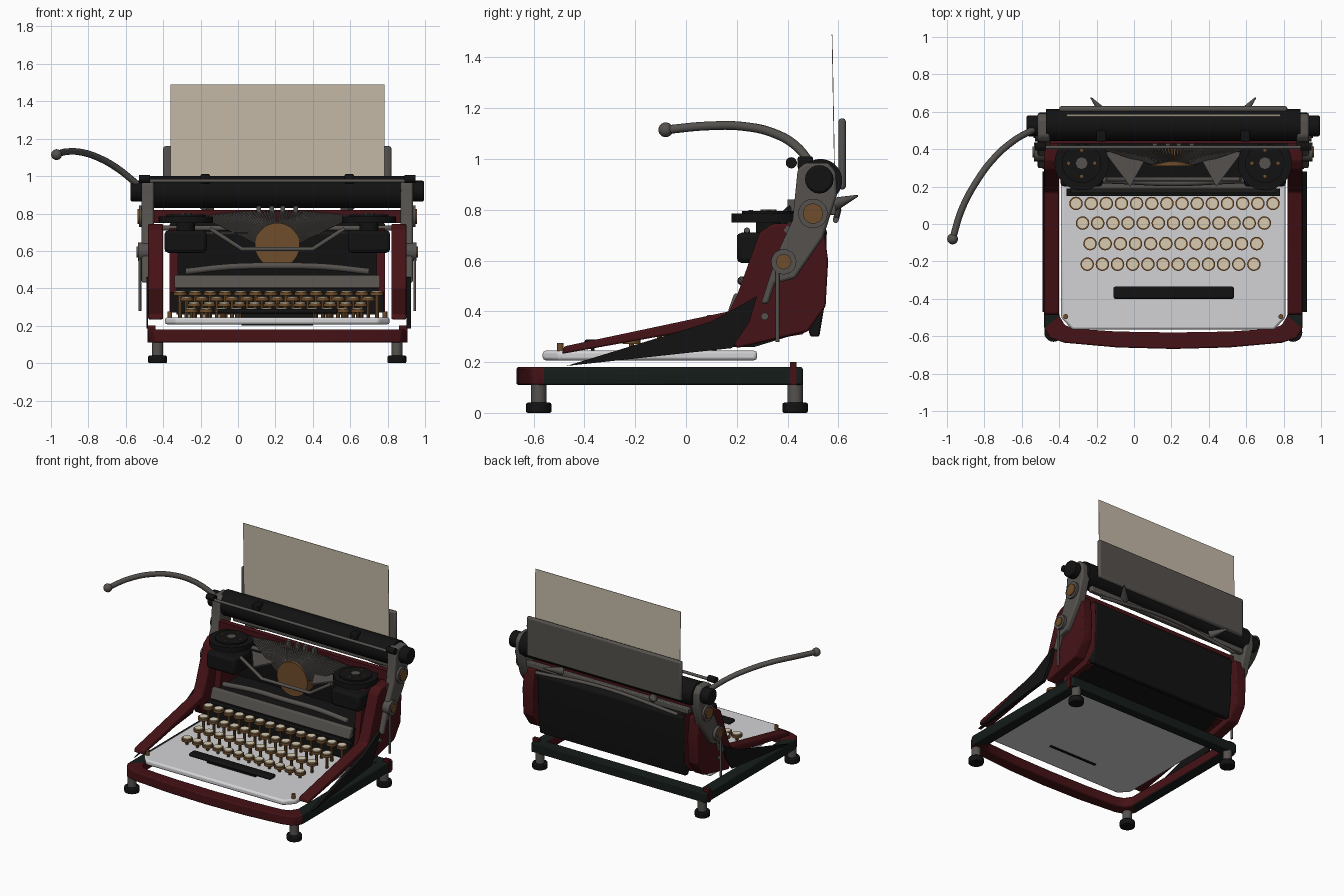
import bpy, bmesh, math
from mathutils import Vector

if "Cube" in bpy.data.objects:
    bpy.data.objects.remove(bpy.data.objects["Cube"], do_unlink=True)

CX = .21          # centre line of the machine body
SIDES = (("left", 1), ("right", -1))


def material(name, r, g, b):
    mat = bpy.data.materials.new(name)
    mat.use_nodes = True
    mat.diffuse_color = (r, g, b, 1)
    shader = mat.node_tree.nodes["Principled BSDF"]
    shader.inputs["Base Color"].default_value = (r, g, b, 1)
    shader.inputs["Roughness"].default_value = .6
    return mat


red = material("dark red enamel", .06, .006, .008)
black = material("black enamel", .006, .006, .006)
green = material("green black enamel", .007, .012, .01)
grey = material("warm grey metal", .09, .083, .075)
brown = material("aged brass", .16, .075, .025)
cream = material("key cream", .68, .6, .45)
paper_tone = material("paper", .56, .49, .39)
white = material("white plate", .65, .65, .67)


def finish(bm, name, mat, bevel=0, smooth=True):
    bmesh.ops.recalc_face_normals(bm, faces=bm.faces)
    mesh = bpy.data.meshes.new(name)
    bm.to_mesh(mesh)
    bm.free()
    mesh.materials.append(mat)
    obj = bpy.data.objects.new(name, mesh)
    bpy.context.collection.objects.link(obj)
    if bevel:
        mod = obj.modifiers.new("Bevel", "BEVEL")
        mod.width, mod.segments = bevel, 2
    if smooth:
        bpy.ops.object.select_all(action="DESELECT")
        obj.select_set(True)
        bpy.context.view_layer.objects.active = obj
        bpy.ops.object.shade_smooth_by_angle(angle=math.radians(35))
    return obj


def box(name, mat, x, y, z, bevel=0):
    """Box from three (low, high) ranges."""
    bm = bmesh.new()
    bmesh.ops.create_cube(bm, size=1)
    for v in bm.verts:
        v.co = [lo + (hi - lo) * (c + .5) for c, (lo, hi) in zip(v.co, (x, y, z))]
    return finish(bm, name, mat, bevel)


def add_rod(bm, a, b, r, r2=None, sides=20):
    a, b = Vector(a), Vector(b)
    new = bmesh.ops.create_cone(bm, cap_ends=True, segments=sides, radius1=r,
                                radius2=r if r2 is None else r2, depth=(b - a).length)
    turn = Vector((0, 0, 1)).rotation_difference(b - a)
    for v in new["verts"]:
        v.co = turn @ v.co + (a + b) / 2


def rods(name, mat, items, sides=20, bevel=0):
    bm = bmesh.new()
    for item in items:
        add_rod(bm, *item, sides=sides)
    return finish(bm, name, mat, bevel)


def extrude(name, mat, outline, low, high, axis="x", bevel=0):
    """Solid from an outline: (y, z) points along x, or (x, y) points along z."""
    bm = bmesh.new()
    place = (lambda p: (low, *p)) if axis == "x" else (lambda p: (*p, low))
    face = bm.faces.new([bm.verts.new(place(p)) for p in outline])
    grown = bmesh.ops.extrude_face_region(bm, geom=[face])["geom"]
    d = high - low
    bmesh.ops.translate(bm, verts=[g for g in grown if isinstance(g, bmesh.types.BMVert)],
                        vec=(d, 0, 0) if axis == "x" else (0, 0, d))
    return finish(bm, name, mat, bevel)


def tube(name, mat, points, r, smooth_path=False):
    curve = bpy.data.curves.new(name, "CURVE")
    curve.dimensions, curve.bevel_depth, curve.use_fill_caps = "3D", r, True
    curve.bevel_resolution = 3
    spline = curve.splines.new("BEZIER" if smooth_path else "POLY")
    if smooth_path:
        spline.bezier_points.add(len(points) - 1)
        for bp, p in zip(spline.bezier_points, points):
            bp.co, bp.handle_left_type, bp.handle_right_type = p, "AUTO", "AUTO"
    else:
        spline.points.add(len(points) - 1)
        for sp, p in zip(spline.points, points):
            sp.co = (*p, 1)
    curve.materials.append(mat)
    obj = bpy.data.objects.new(name, curve)
    bpy.context.collection.objects.link(obj)


def across(half):
    return (CX - half, CX + half)


# Base ring: bowed red front, dark side and rear bars
half_outline = [(0, -.668), (.3, -.66), (.58, -.635), (.66, -.61), (.69, -.56), (.69, .46)]
half_inner = [(0, -.58), (.3, -.575), (.53, -.56), (.58, -.54), (.61, -.49), (.61, .39)]
bm = bmesh.new()
loops = []
for half in (half_outline, half_inner):
    pts = [(CX - x, y) for x, y in half[:0:-1]] + [(CX + x, y) for x, y in half]
    loops.append([[bm.verts.new((x, y, z)) for x, y in pts] for z in (.11, .18)])
(ol, oh), (il, ih) = loops
count = len(ol)
for i in range(count):
    j = (i + 1) % count
    for quad in ((ol, oh), (oh, ih), (ih, il), (il, ol)):
        bm.faces.new((quad[0][i], quad[0][j], quad[1][j], quad[1][i]))
ring = finish(bm, "base_frame", green, .008)
ring.data.materials.append(red)
for f in ring.data.polygons:
    inward = f.normal.x * (f.center.x - CX) < -.1
    f.material_index = int(f.center.y < -.5 or inward)

# Feet
for end, y in (("front", -.58), ("rear", .43)):
    for side, s in SIDES:
        x = CX + s * .64
        rods(f"{end}_{side}_foot", black, [((x, y, 0), (x, y, .04), .05)], bevel=.006)
        rods(f"{end}_{side}_foot_stem", grey, [((x, y, .04), (x, y, .13), .03)])

# Keyboard plate with clipped front corners
plate = [(-.6, .28), (-.6, -.5), (-.54, -.565), (.54, -.565), (.6, -.5), (.6, .28)]
extrude("keyboard_plate", white, [(CX + x, y) for x, y in plate], .207, .245, "z", .012)
rods("plate_screws", brown, [((CX + s * .575, -.495, .24), (CX + s * .575, -.495, .275), .013)
                             for s in (1, -1)])

# Space bar
box("space_bar", black, (-.11, .535), (-.4, -.335), (.265, .29), .01)
box("space_bar_stem", black, (.02, .4), (-.375, -.36), (.2, .27))

# Keys in four staggered rows
step = .081
for row, (count, first, y) in enumerate(((14, -.31, .11), (13, -.275, .005),
                                         (12, -.235, -.105), (12, -.25, -.215))):
    z = .38 - .03 * row
    spots = [(first + step * i, y) for i in range(count)]
    rods(f"key_rings_{row}", brown, [((x, y, z - .018), (x, y, z), .036) for x, y in spots])
    rods(f"key_tops_{row}", cream, [((x, y, z), (x, y, z + .006), .028) for x, y in spots])
    rods(f"key_stems_{row}", brown, [((x, y, .24), (x, y, z - .01), .01) for x, y in spots], 8)

# Side frames, sloping arms and carriage ends
frame = [(-.49, .232), (-.48, .262), (.17, .4), (.2, .46), (.29, .71), (.34, .745), (.54, .745),
         (.56, .6), (.55, .42), (.48, .32), (.2, .255), (.14, .345)]
upright = [(.22, .27), (.3, .71), (.54, .74), (.54, .4), (.46, .31)]
arm = [(-.47, .185), (.1, .36), (.28, .46), (.25, .36), (.18, .255)]
bracket = [(.44, .96), (.47, .985), (.56, .985), (.59, .95), (.595, .86), (.54, .69), (.43, .53),
           (.35, .51), (.325, .43), (.295, .43), (.36, .63), (.42, .76)]
for side, s in SIDES:
    def span(a, b):
        return sorted((CX + s * a, CX + s * b))

    def pin(y, z, a, b, r):
        return ((CX + s * a, y, z), (CX + s * b, y, z), r)
    extrude(f"{side}_side_frame", red, frame, *span(.61, .69), bevel=.008)
    extrude(f"{side}_inner_upright", red, upright, *span(.53, .575))
    extrude(f"{side}_black_arm", black, arm, *span(.692, .715 if s > 0 else .7))
    extrude(f"{side}_carriage_bracket", grey, bracket, *span(.66, .725), bevel=.01)
    rods(f"{side}_bosses", grey, [pin(.5, .785, .66, .74, .058), pin(.385, .595, .66, .745, .05),
                                  pin(.31, .38, .66, .7, .015)])
    rods(f"{side}_brass_caps", brown, [pin(.5, .785, .73, .748, .04),
                                       pin(.385, .595, .73, .752, .03)])
    rods(f"{side}_platen_knob", black, [pin(.525, .92, .72, .785, .056)], bevel=.01)
    rods(f"{side}_rail_knob", black, [pin(.415, .985, .68, .74, .022)])
    rods(f"{side}_hanging_rod", grey, [((CX + s * .735, .36, .28), (CX + s * .735, .36, .56), .008)])
    box(f"{side}_rear_post", red, span(.65, .695), (.41, .435), (.11, .2))
    # Ribbon spool with housing, hub and brass dots
    x, y = CX + s * .49, .325
    box(f"{side}_spool_housing", black, (x - .113, x + .113), (.2, .4), (.59, .71), .02)
    rods(f"{side}_spool", black, [((x, y, .75), (x, y, .785), .145), ((x, y, .7), (x, y, .76), .05),
                                  ((x, y, .78), (x, y, .795), .105)], 32)
    rods(f"{side}_spool_hub", grey, [((x, y, .79), (x, y, .802), .032)], 8)
    rods(f"{side}_spool_dots", brown, [((x + dx, y + dy, .79), (x + dx, y + dy, .8), .009)
                                       for dx, dy in ((.07, 0), (-.07, 0), (0, .07), (0, -.07))], 8)
    # Rear margin fin and platen clip
    rods(f"{side}_rear_fin", grey, [((CX + s * .36, .58, .82), (CX + s * .44, .675, .855), .028, .004)])
    box(f"{side}_platen_clip", black, span(.36, .41), (.44, .5), (.96, 1.01), .006)

# Rear shell and machine body
shell = [(.49, .3), (.525, .3), (.545, .42), (.555, .72), (.53, .75), (.46, .75), (.46, .4)]
extrude("rear_shell", black, shell, *across(.575), bevel=.008)
extrude("machine_body", black, [(.16, .26), (.21, .45), (.46, .46), (.5, .33), (.27, .26)],
        *across(.54))
box("key_guard", black, across(.57), (.15, .19), (.27, .38))
box("upper_crossbar", red, across(.66), (.43, .47), (.75, .82))
extrude("lower_type_cover", grey, [(.165, .4), (.19, .47), (.22, .47), (.21, .4)],
        *across(.55), bevel=.006)
tube("curved_type_cover", grey, [(CX - .49, .24, .49), (CX - .25, .23, .515), (CX, .22, .52),
                                 (CX + .25, .23, .515), (CX + .49, .24, .49)], .018, True)

# Type basket: brass segment with radiating type bars
rods("type_segment", brown, [((CX, .31, .63), (CX, .4, .63), .12)], 32)
bars = []
for i in range(45):
    t = i / 22 - 1
    a = t * math.radians(80)
    bars.append(((CX + .12 * math.sin(a), .32, .63 + .1 * math.cos(a)),
                 (CX + .4 * t, .41, .815 - .03 * t * t), .006))
rods("type_bars", grey, bars, 6)
for side, s in SIDES:
    extrude(f"{side}_basket_wing", grey, [(CX + s * a, b) for a, b in
            ((.23, .2), (.38, .4), (.12, .4))], .69, .7, "z")
tube("ribbon_wire", grey, [(CX - .36, .24, .72), (CX - .19, .24, .61), (CX + .19, .24, .61),
                           (CX + .36, .24, .72)], .012)
for x in (-.1, -.03, .03, .1):
    box("type_guide_post", grey, (CX + x - .012, CX + x + .012), (.4, .43), (.73, .84))

# Carriage rails
rods("front_rail", grey, [((CX - .69, .4, .722), (CX + .69, .4, .722), .014)])
rods("paper_bail", grey, [((CX - .71, .41, .975), (CX + .71, .41, .975), .01)])
box("rear_rail", grey, across(.64), (.555, .59), (.78, .82), .006)
tube("rear_tension_bar", grey, [(CX - .56, .59, .76), (CX, .6, .8), (CX + .56, .59, .76)], .012, True)

# Platen, paper and paper rest
rods("platen", black, [((CX - .68, .53, .915), (CX + .68, .53, .915), .085)], 40)
box("paper_rest", grey, across(.61), (.6, .63), (.88, 1.16), .012)
extrude("paper_sheet", paper_tone, [(.584, .93), (.58, 1.15), (.574, 1.49), (.577, 1.49),
                                    (.583, 1.15), (.587, .93)], CX - .572, CX + .574)

# Carriage return lever
path = [(-.97, -.08, 1.115), (-.92, .08, 1.13), (-.84, .23, 1.128), (-.75, .35, 1.1),
        (-.65, .44, 1.045), (-.53, .51, .95)]
tube("return_lever", grey, path, .018, True)
bm = bmesh.new()
bmesh.ops.create_uvsphere(bm, u_segments=20, v_segments=12, radius=.029)
bmesh.ops.translate(bm, verts=bm.verts, vec=path[0])
finish(bm, "lever_ball", grey)
